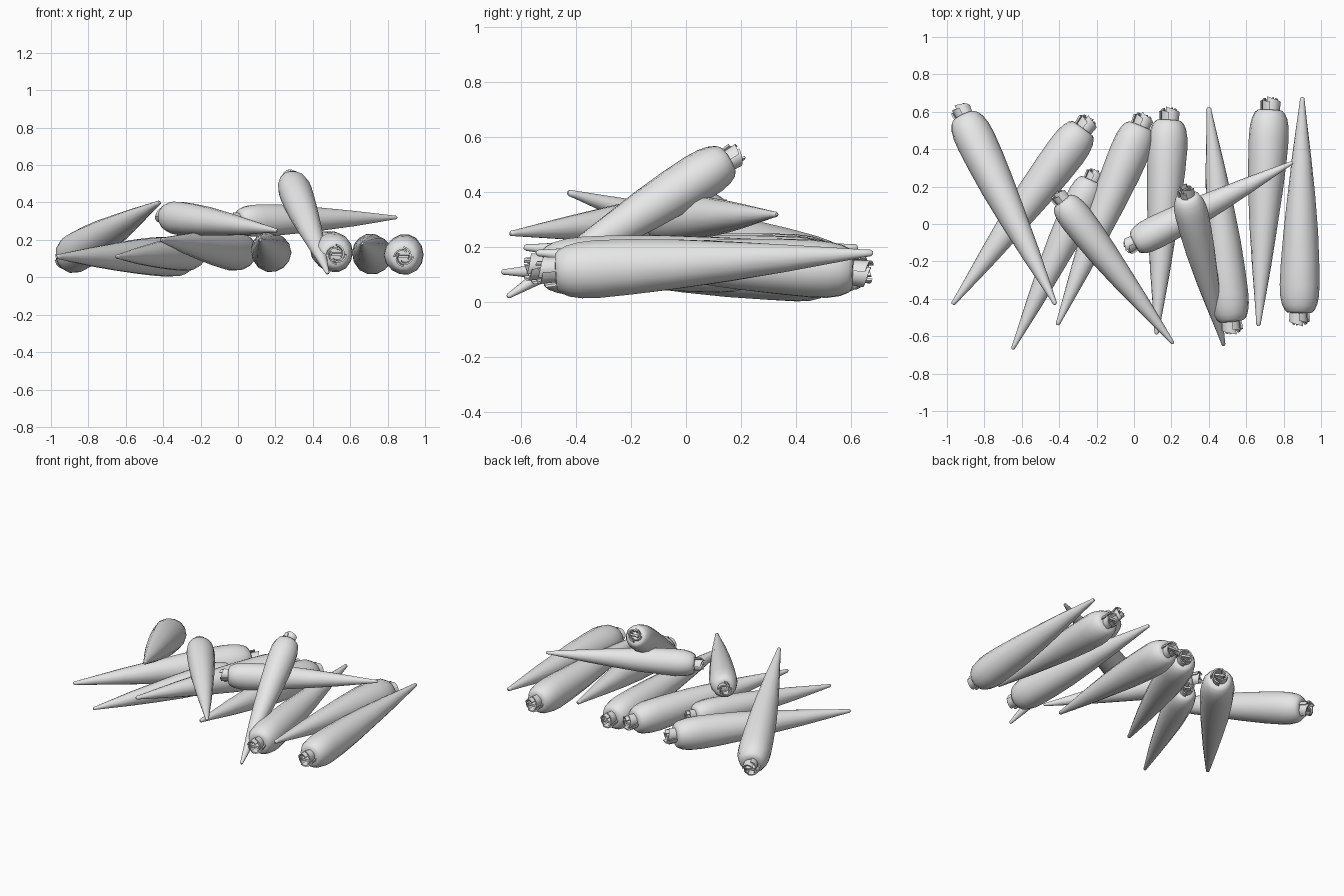
import bpy, bmesh, math
from mathutils import Vector

if "Cube" in bpy.data.objects:
    bpy.data.objects.remove(bpy.data.objects["Cube"], do_unlink=True)

skin = bpy.data.materials.new("plain_grey")
skin.use_nodes = True
GREY = (0.8, 0.8, 0.8, 1)
skin.diffuse_color = GREY
skin.node_tree.nodes["Principled BSDF"].inputs["Base Color"].default_value = GREY

LENGTH = 1.22
SIDES = 14


def finish(bm, name):
    bmesh.ops.recalc_face_normals(bm, faces=bm.faces)
    mesh = bpy.data.meshes.new(name)
    bm.to_mesh(mesh)
    bm.free()
    mesh.materials.append(skin)
    return mesh


def root_mesh():
    """Tapered root along +z, crown near z = 0.07, tip at LENGTH."""
    profile = [(0.07, 0.045), (0.072, 0.066), (0.085, 0.08), (0.115, 0.094),
               (0.16, 0.103), (0.22, 0.106), (0.34, 0.102), (0.5, 0.092),
               (0.7, 0.073), (0.9, 0.051), (1.08, 0.028), (1.19, 0.014),
               (1.212, 0.012), (1.22, 0.006)]
    bm = bmesh.new()
    rings = []
    for z, r in profile:
        ring = []
        for i in range(SIDES):
            a = math.tau * i / SIDES
            rr = r * (1 + 0.02 * math.sin(3 * a + 7 * z))
            ring.append(bm.verts.new((rr * math.cos(a), rr * math.sin(a), z)))
        rings.append(ring)
    for low, high in zip(rings, rings[1:]):
        for i in range(SIDES):
            j = (i + 1) % SIDES
            bm.faces.new((low[i], low[j], high[j], high[i]))
    bm.faces.new(rings[0])
    bm.faces.new(rings[-1])
    return finish(bm, "root")


def stalk_mesh():
    """Cut leaf stalks: overlapping curled shells with slanted tops."""
    bm = bmesh.new()
    steps, thick = 5, 0.009
    for k in range(4):
        start = math.tau * k / 4
        columns = []
        for s in range(steps + 1):
            t = s / steps
            a = start + t * 2.1
            r = 0.056 - 0.02 * t
            top = 0.025 * (1 - t) + 0.006 * (k % 2)
            column = []
            for rad, z in ((r * 0.92, 0.085), (r, top),
                           (r - thick, top), (r * 0.92 - thick, 0.085)):
                column.append(bm.verts.new((rad * math.cos(a), rad * math.sin(a), z)))
            columns.append(column)
        for c, d in zip(columns, columns[1:]):
            for i in range(4):
                j = (i + 1) % 4
                bm.faces.new((c[i], c[j], d[j], d[i]))
        bm.faces.new(columns[0])
        bm.faces.new(columns[-1])
    # Flat middle stalk
    middle = bmesh.ops.create_cube(bm, size=1)["verts"]
    for v in middle:
        v.co = Vector((v.co.x * 0.055, v.co.y * 0.014, 0.05 + v.co.z * 0.06))
    return finish(bm, "stalks")


root, stalks = root_mesh(), stalk_mesh()

# Stalk end and tip of every carrot in the heap
heap = [
    ((-0.94, 0.635, 0.085), (-0.42, -0.43, 0.40)),
    ((-0.23, 0.57, 0.11), (-0.97, -0.43, 0.11)),
    ((-0.20, 0.29, 0.13), (-0.65, -0.67, 0.11)),
    ((0.06, 0.59, 0.13), (-0.41, -0.54, 0.20)),
    ((-0.42, 0.17, 0.33), (0.21, -0.64, 0.25)),
    ((0.19, 0.625, 0.12), (0.12, -0.59, 0.20)),
    ((0.53, -0.59, 0.12), (0.40, 0.625, 0.20)),
    ((0.885, -0.545, 0.108), (0.90, 0.68, 0.18)),
    ((0.73, 0.68, 0.11), (0.665, -0.545, 0.18)),
    ((0.27, 0.20, 0.55), (0.48, -0.65, 0.02)),
    ((-0.05, -0.13, 0.30), (0.85, 0.33, 0.32)),
]

parts = []
for n, (crown, tip) in enumerate(heap, 1):
    axis = Vector(tip) - Vector(crown)
    for mesh, label in ((root, "carrot_root"), (stalks, "carrot_stalks")):
        obj = bpy.data.objects.new(f"{label}_{n}", mesh)
        bpy.context.collection.objects.link(obj)
        obj.location = crown
        obj.rotation_euler = axis.to_track_quat("Z", "Y").to_euler()
        obj.scale = [axis.length / LENGTH] * 3
        parts.append(obj)

# Smooth roots, crisp stalk edges
bpy.ops.object.select_all(action="DESELECT")
for obj in parts[:2]:
    obj.select_set(True)
bpy.context.view_layer.objects.active = parts[0]
bpy.ops.object.shade_smooth_by_angle(angle=math.radians(40))
